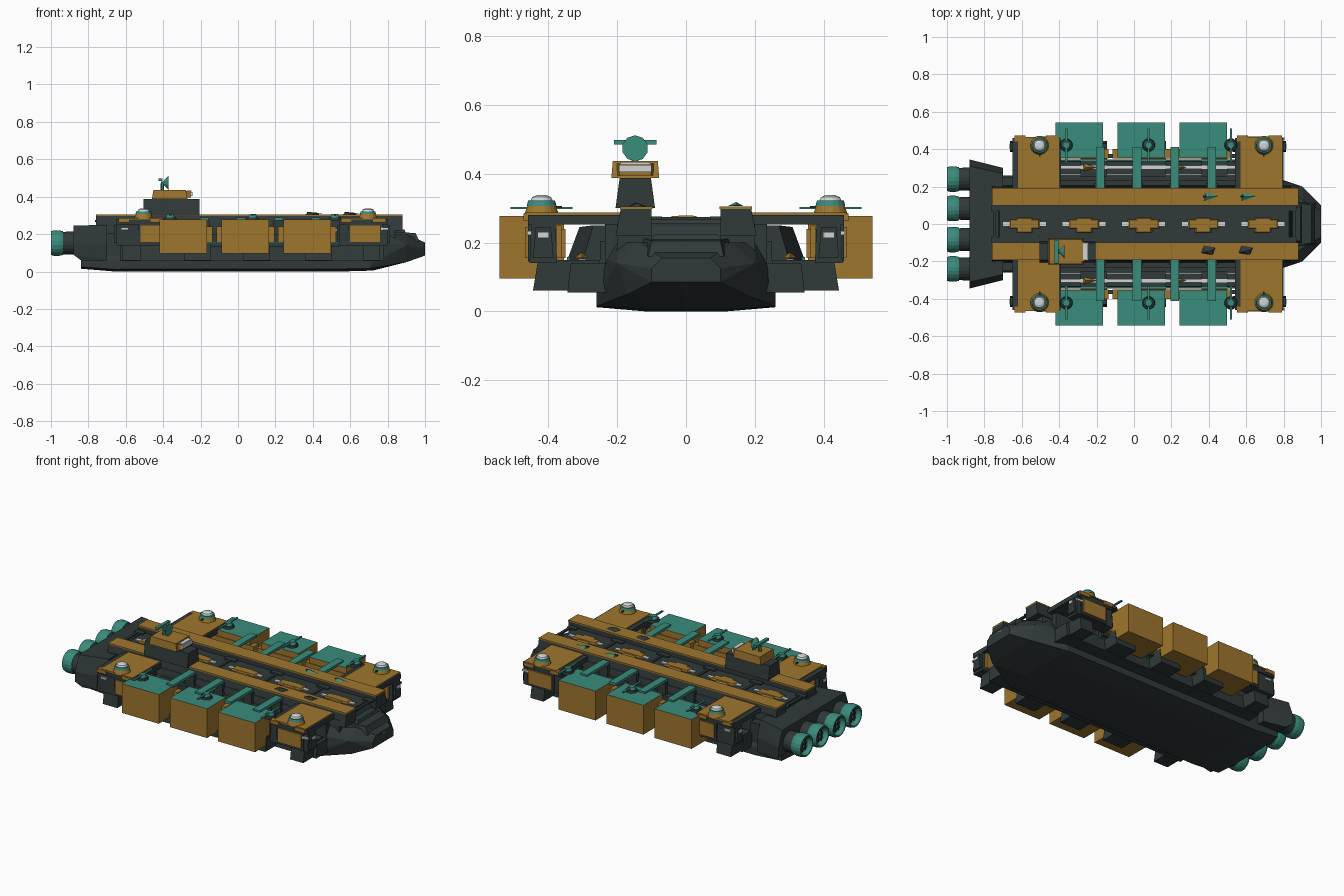
import bpy, bmesh, math
from mathutils import Vector

if "Cube" in bpy.data.objects:
    bpy.data.objects.remove(bpy.data.objects["Cube"])


def material(name, c):
    m = bpy.data.materials.new(name)
    m.diffuse_color = (*c, 1)
    m.use_nodes = True
    m.node_tree.nodes["Principled BSDF"].inputs["Base Color"].default_value = m.diffuse_color
    return m


DARK = material("dark_hull", (0.030, 0.041, 0.041))
OCHRE = material("ochre_panel", (0.345, 0.180, 0.027))
TEAL = material("teal_trim", (0.042, 0.262, 0.205))
LIGHT = material("light_grey", (0.64, 0.66, 0.67))
GREY = material("nozzle_grey", (0.20, 0.21, 0.21))


def finish(name, bm, mat, top=None):
    bmesh.ops.recalc_face_normals(bm, faces=bm.faces)
    me = bpy.data.meshes.new(name)
    me.materials.append(mat)
    if top:  # second colour on upward faces
        me.materials.append(top)
        for f in bm.faces:
            f.material_index = int(f.normal.z > 0.9)
    bm.to_mesh(me)
    bm.free()
    ob = bpy.data.objects.new(name, me)
    bpy.context.collection.objects.link(ob)
    return ob


def solid(name, pts, mat, top=None, both=False):
    """Convex solid around points; both = also mirrored in y."""
    for s in ((1, -1) if both else (1,)):
        bm = bmesh.new()
        for x, y, z in pts:
            bm.verts.new((x, y * s, z))
        r = bmesh.ops.convex_hull(bm, input=bm.verts)
        junk = [v for v in bm.verts if not v.link_faces]
        bmesh.ops.delete(bm, geom=junk, context='VERTS')
        bmesh.ops.dissolve_limit(bm, angle_limit=0.01, verts=bm.verts, edges=bm.edges)
        finish(name + ("_left" if both and s > 0 else "_right" if both else ""), bm, mat, top)


def box(name, x, y, z, mat, top=None, both=False, inset=(0, 0)):
    """Box from ranges; inset shrinks the top in x and y."""
    a, b = inset
    pts = [(p, q, z[0]) for p in x for q in y]
    pts += [(p, q, z[1]) for p in (x[0] + a, x[1] - a) for q in (y[0] + b, y[1] - b)]
    solid(name, pts, mat, top, both)


def lathe(name, c, profile, mat, axis='Z', n=16):
    """Revolve (along, radius) pairs about an axis through c."""
    bm = bmesh.new()
    rings = []
    for h, r in profile:
        ring = []
        for i in range(n):
            t = 2 * math.pi * (i + 0.5) / n
            u, v = r * math.cos(t), r * math.sin(t)
            p = (u, v, h) if axis == 'Z' else (h, u, v)
            ring.append(bm.verts.new(Vector(c) + Vector(p)))
        rings.append(ring)
    for a, b in zip(rings, rings[1:]):
        for i in range(n):
            bm.faces.new((a[i], a[(i + 1) % n], b[(i + 1) % n], b[i]))
    bm.faces.new(rings[0])
    bm.faces.new(rings[-1])
    finish(name, bm, mat)


def sym(pts):
    return [(x, y * s, z) for x, y, z in pts for s in (1, -1)]


# Lower hull and faceted bow
solid("lower_hull", sym([(-.84, .12, .015), (-.84, .26, .025), (-.84, .26, .06), (-.84, .2, .2),
                         (.55, .12, 0), (.72, .10, .005), (.70, .26, .015), (.72, .26, .055), (.80, .23, .15),
                         (.80, .2, .2), (-.66, .12, 0), (-.66, .26, .012),
                         (.90, .20, .14), (.90, .13, .20), (.90, .17, .05),
                         (1, .10, .085), (1, .10, .125), (1, .07, .155)]), DARK)
solid("bow_cap", sym([(.80, .14, .17), (.80, .13, .215), (.95, .10, .205), (.97, .11, .16)]), DARK)
box("bow_ridge", (.80, .90), (-.11, .11), (.2, .225), DARK, inset=(.01, .02))
box("bow_light", (.995, 1.0), (-.022, .022), (.138, .152), LIGHT)

# Central superstructure with raised side rails
box("core_hull", (-.74, .84), (-.20, .20), (.14, .255), DARK)
box("channel_floor", (-.75, .86), (-.10, .10), (.20, .268), DARK, inset=(.03, 0))
solid("deck_rail", [(x, y, z) for x in (-.76, .88) for y, z in
                    ((.10, .22), (.205, .22), (.10, .297), (.19, .297))], DARK, both=True)
box("rail_deck", (-.76, .88), (.098, .192), (.297, .305), OCHRE, both=True)
for i in range(6):
    x = -.745 + .32 * i
    box("channel_rib", (x - .008, x + .008), (-.10, .10), (.265, .275), DARK)

# Launch pads down the channel
for i in range(5):
    x = -.585 + .3185 * i
    box("pad_light", (x - .115, x + .115), (-.011, .011), (.266, .274), LIGHT)
    box("pad_body", (x - .085, x + .085), (-.026, .026), (.266, .279), OCHRE, inset=(.01, .004))
    box("pad_cross", (x - .045, x + .045), (-.046, .034), (.266, .277), OCHRE, inset=(.008, .004))
    for s in (-1, 1):
        box("pad_seam", (x + s * .15 - .03, x + s * .15 + .03), (.07, .10), (.266, .276), DARK, both=True)

# Hangar floors, feet and floor rails
solid("hangar_floor", [(x, y, z) for x in (-.63, .78) for y, z in
                       ((.18, .055), (.345, .055), (.18, .14), (.335, .14))], DARK, both=True)
for x, w in ((-.57, .05), (-.215, .07), (.10, .07), (.43, .07), (.715, .045)):
    solid("support_foot", [(x + s * w, y, z) for s in (1, -1) for y, z in
                           ((.25, .06), (.445, .06), (.25, .15), (.43, .15))], DARK, both=True)
box("hangar_rail", (-.39, .54), (.293, .312), (.14, .152), LIGHT, both=True)
box("hangar_edge", (-.39, .54), (.338, .346), (.13, .158), TEAL, both=True)
box("hangar_track", (-.39, .54), (.352, .375), (.13, .15), DARK, both=True)
box("hangar_wall_step", (-.39, .54), (.19, .235), (.14, .20), DARK, both=True)
box("hangar_strip", (-.39, .54), (.26, .266), (.14, .15), LIGHT, both=True)
for x in (-.24, .24):
    solid("hangar_craft", [(x - .03, .282, .155), (x - .03, .325, .155), (x + .04, .302, .155),
                           (x - .02, .302, .172)], OCHRE, both=True)

# Fore and aft side arches
for x0, x1, px0, px1, lamp in ((-.65, -.39, -.52, -.40, -.605), (.54, .80, .60, .76, .785)):
    box("arch_roof", (x0, x1), (.18, .46), (.252, .280), DARK, both=True)
    box("arch_top_panel", (x0 + .03, x1 - .01), (.192, .465), (.279, .287), OCHRE, both=True)
    box("arch_block", (x0, x1), (.375, .455), (.14, .27), DARK, both=True, inset=(0, .005))
    for e, d in ((x0, -1), (x1, 1)):
        ex = sorted((e, e + d * .012))
        box("arch_end_frame", ex, (.385, .445), (.155, .245), DARK, both=True, inset=(0, .008))
        box("arch_end_light", sorted((e + d * .012, e + d * .016)), (.40, .43), (.215, .23), LIGHT, both=True)
    box("arch_inner_panel", (x0 + .02, x1 - .02), (.362, .376), (.155, .25), OCHRE, both=True)
    box("arch_side_panel", (px0, px1), (.445, .468), (.157, .245), OCHRE, both=True)
    box("arch_side_frame", (px0 - .012, px1 + .012), (.445, .46), (.145, .257), DARK, both=True)
    box("arch_corner", (x0 + .01, x0 + .07), (.44, .472), (.262, .285), OCHRE, both=True)
    box("arch_corner", (x1 - .08, x1 - .01), (.44, .472), (.262, .285), OCHRE, both=True)
    box("side_light", (lamp - .02, lamp + .02), (.45, .462), (.222, .234), LIGHT, both=True)
    box("arch_leg", (x0 + .03, x1 - .03), (.195, .235), (.13, .26), DARK, both=True)

# Cargo containers with stubs, and teal cross bars
for x in (-.292, .04, .37):
    box("cargo_container", (x - .127, x + .127), (.355, .543), (.095, .277), OCHRE, TEAL, both=True)
    box("container_stub", (x - .155, x + .155), (.35, .40), (.155, .24), OCHRE, both=True)
for x in (-.18, .016, .217, .416):
    box("cross_bar", (x - .023, x + .023), (.19, .412), (.272, .288), TEAL, both=True)
    box("cross_bar_root", (x - .03, x + .03), (.19, .22), (.20, .272), DARK, both=True)

# Domes on the arches and gun turrets by the containers
for s in (1, -1):
    for x in (-.505, .695):
        lathe("dome_base", (x, s * .42, 0), [(.28, .052), (.312, .040)], OCHRE)
        lathe("dome_ring", (x, s * .42, 0), [(.307, .044), (.322, .040)], TEAL)
        lathe("dome_cap", (x, s * .42, 0), [(.320, .034), (.332, .028), (.338, .014)], LIGHT)
        box("dome_barrel", (x - .004, x + .004), sorted((s * .36, s * .42)), (.300, .307), DARK)
    for x in (-.362, .078, .518):
        lathe("turret_base", (x, s * .422, 0), [(.272, .036), (.29, .032)], DARK, n=12)
        lathe("turret_head", (x, s * .422, 0), [(.288, .026), (.307, .018)], TEAL, n=12)
        box("turret_barrel", (x - .006, x + .006), sorted((s * .33, s * .51)), (.297, .304), TEAL)

# Bridge tower with windows and dish
box("tower_base", (-.505, -.205), (-.205, -.09), (.30, .388), DARK, inset=(0, .012))
box("bridge_cabin", (-.46, -.27), (-.217, -.078), (.388, .437), OCHRE, inset=(.008, .004))
solid("bridge_front", [(x, y, z) for x, a in ((-.29, .0), (-.25, .012)) for y in (-.205 + a, -.09 - a)
                       for z in (.395, .43)], OCHRE)
box("bridge_window", (-.252, -.243), (-.195, -.10), (.405, .425), LIGHT)
box("bridge_roof_light", (-.272, -.248), (-.19, -.105), (.428, .434), LIGHT)
lathe("dish", (0, -.148, .474), [(-.372, .038), (-.40, .008), (-.405, .008)], TEAL, 'X', 10)
lathe("dish_mast", (-.405, -.148, 0), [(.43, .012), (.48, .008)], TEAL, n=8)
box("antenna_bar", (-.425, -.405), (-.21, -.086), (.485, .498), TEAL)

# Small craft parked on the rails
for x in (.41, .61):
    solid("parked_craft", [(x - .035, .122, .306), (x - .03, .168, .306), (x + .045, .150, .308),
                           (x - .025, .145, .318)], TEAL)
    lathe("craft_engine", (x, .146, .312), [(-.04, .006), (-.02, .006)], DARK, 'X', 6)
    solid("parked_shuttle", [(x - .05, -.155, .305), (x - .035, -.115, .305), (x + .025, -.125, .305),
                             (x + .01, -.165, .305), (x - .03, -.15, .317), (x + .01, -.14, .315)], DARK)

# Stern engine block and nozzles
solid("engine_block", sym([(-.88, .345, .09), (-.88, .31, .245), (-.84, .33, .06), (-.70, .30, .06),
                           (-.70, .30, .15), (-.70, .27, .25), (-.88, .345, .15)]), DARK)
box("engine_collar", (-.72, -.62), (-.25, .25), (.06, .205), DARK)
for y in (-.24, -.083, .083, .24):
    c = (0, y, .152)
    lathe("nozzle_body", c, [(-.86, .064), (-.95, .060)], DARK, 'X', 20)
    lathe("nozzle_ring", c, [(-.935, .064), (-.955, .069), (-.985, .069), (-1.0, .064),
                             (-1.0, .056), (-.965, .052)], TEAL, 'X', 20)
    lathe("nozzle_grille", c, [(-.96, .050), (-.968, .050)], GREY, 'X', 20)
    for k in (-.028, 0, .028):
        box("grille_bar", (-.973, -.966), (y - .042, y + .042), (.149 + k, .155 + k), DARK)
        box("grille_bar", (-.973, -.966), (y + k - .003, y + k + .003), (.11, .194), DARK)
